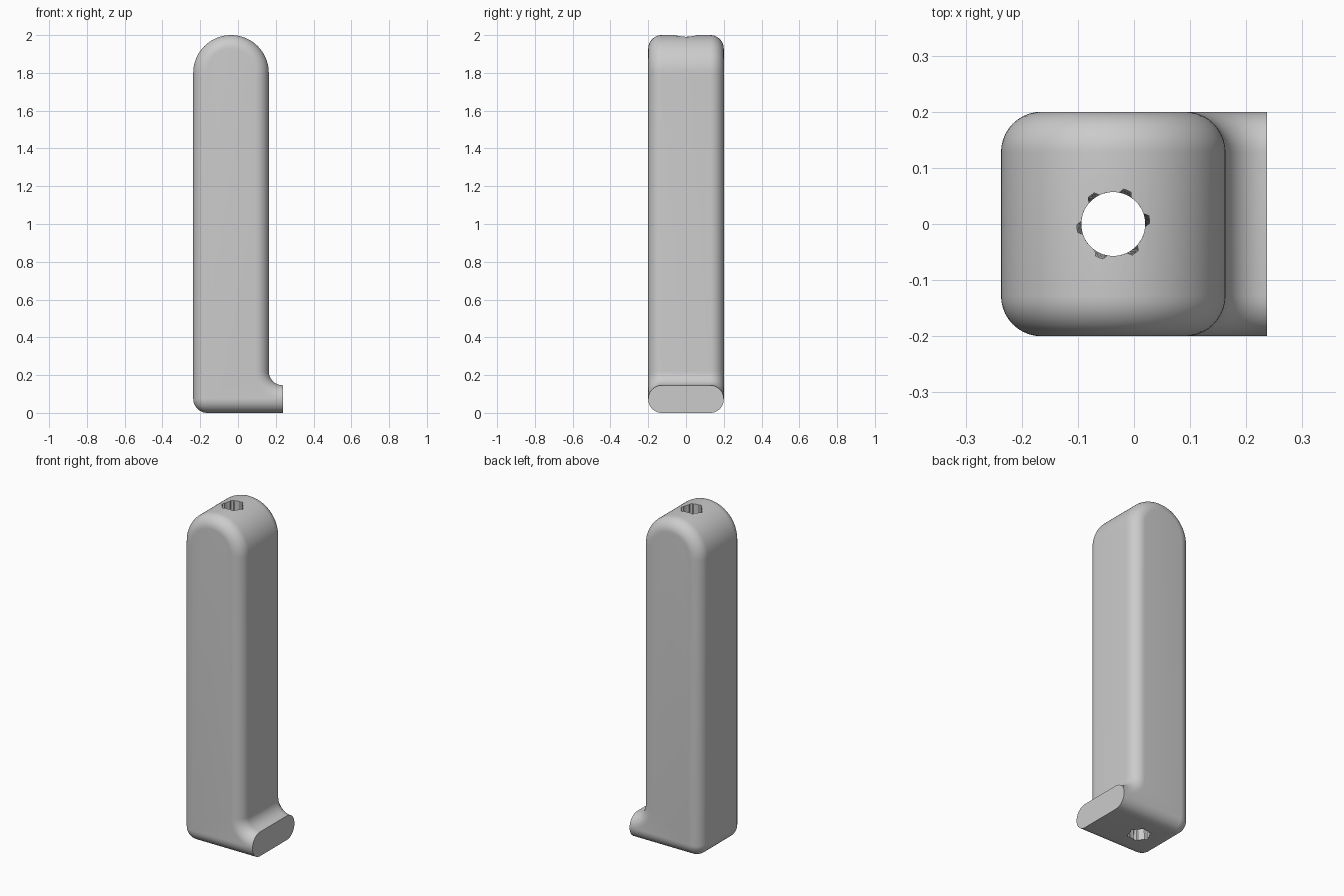
import bpy, bmesh
from math import sin, cos, pi, radians

if "Cube" in bpy.data.objects:
    bpy.data.objects.remove(bpy.data.objects["Cube"])

HALF = 0.2        # half the body width and depth
MID = -0.037      # body axis in x
END = 0.237       # flat end of the foot
EDGE = 0.072      # rounding of the long edges


def arc(cx, cz, r, start, stop, n):
    steps = [radians(start + (stop - start) * i / n) for i in range(n + 1)]
    return [(cx + r * cos(a), cz + r * sin(a)) for a in steps]


def outline(d):
    """Side profile shrunk by d, leaving the foot's end face in place."""
    corner = 0.075
    pts = [(END, d)]
    pts += arc(END, 0.22, 0.074 + d, 270, 180, 12)          # foot fillet
    pts += arc(MID, 2 - HALF, HALF - d, 0, 180, 40)         # domed top
    pts += arc(MID - HALF + corner, corner, corner - d, 180, 270, 10)
    return pts


def loft(name, rings):
    """Join closed rings of points into a capped solid."""
    bm = bmesh.new()
    loops = [[bm.verts.new(p) for p in ring] for ring in rings]
    for a, b in zip(loops, loops[1:]):
        for i in range(len(a)):
            j = (i + 1) % len(a)
            bm.faces.new((a[i], a[j], b[j], b[i]))
    bm.faces.new(loops[0])
    bm.faces.new(loops[-1])
    bmesh.ops.recalc_face_normals(bm, faces=bm.faces[:])
    mesh = bpy.data.meshes.new(name)
    bm.to_mesh(mesh)
    bm.free()
    obj = bpy.data.objects.new(name, mesh)
    bpy.context.collection.objects.link(obj)
    return obj


# Body and foot in one piece, edges rounded towards front and back
angles = [pi / 2 * i / 10 for i in range(11)]
layers = [(HALF - EDGE + EDGE * cos(a), EDGE * (1 - sin(a))) for a in angles]
layers = [(-y, d) for y, d in layers] + [(y, d) for y, d in reversed(layers)]
body = loft("handle_body", [[(x, y, z) for x, z in outline(d)] for y, d in layers])

grey = bpy.data.materials.new("light grey")
grey.use_nodes = True
grey.diffuse_color = (0.6, 0.6, 0.6, 1)
grey.node_tree.nodes["Principled BSDF"].inputs["Base Color"].default_value = (0.6, 0.6, 0.6, 1)
body.data.materials.append(grey)

# Through bore with six slightly twisted grooves
rings = []
STEPS = 24
for s in range(STEPS + 1):
    t = s / STEPS
    ring = []
    for i in range(60):
        r = 0.065 if i % 10 < 3 else 0.057
        a = radians(2 + 6 * i + 60 * (t - 1))
        ring.append((MID + r * cos(a), r * sin(a), -0.02 + 2.04 * t))
    rings.append(ring)
cutter = loft("bore_cutter", rings)
cutter.data.materials.append(grey)
cutter.hide_render = True

cut = body.modifiers.new("bore", 'BOOLEAN')
cut.operation = 'DIFFERENCE'
cut.solver = 'EXACT'
cut.object = cutter

bpy.ops.object.select_all(action='DESELECT')
body.select_set(True)
bpy.context.view_layer.objects.active = body
bpy.ops.object.modifier_apply(modifier=cut.name)
bpy.data.objects.remove(cutter)
bpy.ops.object.shade_smooth_by_angle(angle=radians(30))
